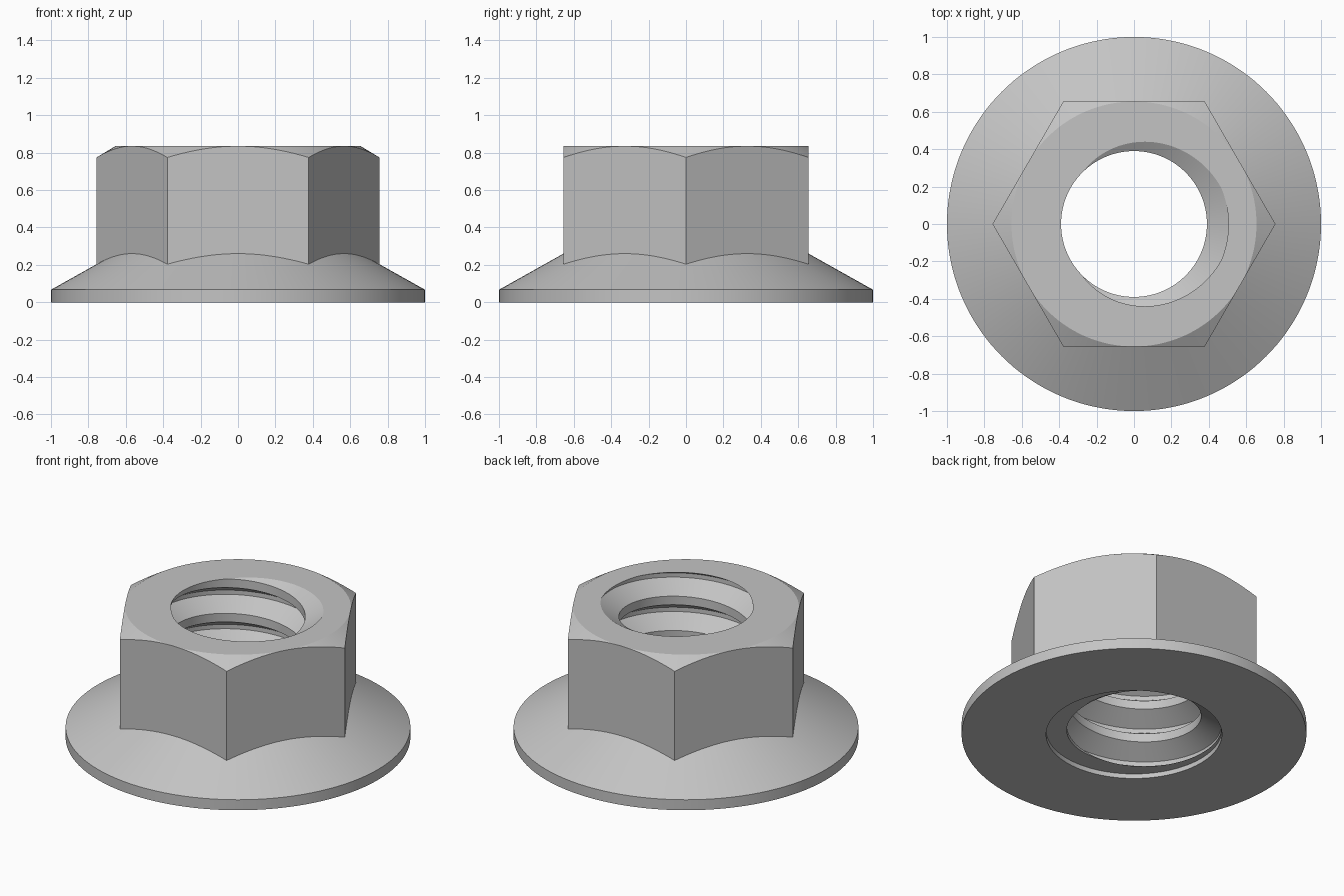
import bpy, bmesh, math

cube = bpy.data.objects.get("Cube")
if cube:
    bpy.data.objects.remove(cube, do_unlink=True)

SIDES = 144                      # columns around the axis, lines up with hexagon corners
FLAT, TOP = 0.655, 0.835         # hexagon apothem, nut height
RIM = 0.067                      # flange edge thickness
MINOR, MAJOR, PITCH = 0.39, 0.505, 0.22
RECESS = 0.03                    # depth of the plain entry at the bottom of the bore

steel = bpy.data.materials.new("plain steel grey")
steel.use_nodes = True
grey = (0.55, 0.55, 0.55, 1)
steel.diffuse_color = grey
steel.node_tree.nodes["Principled BSDF"].inputs["Base Color"].default_value = grey


def hexagon(t):
    """Radius of the hexagon at angle t, corners on the x axis."""
    return FLAT / math.cos(t % (math.pi / 3) - math.pi / 6)


def cone(r):
    """Height of the sloping flange at radius r."""
    return RIM + 0.56 * (1 - r)


def thread(t, z):
    """Radius of the right-hand thread at angle t and height z."""
    u = (z - TOP) / PITCH - t / math.tau
    u = abs(u - round(u))
    f = min(max((u - 1 / 16) / (5 / 16), 0), 1)
    return MAJOR + (MINOR - MAJOR) * f


def spin(name, rings):
    """Skin rings, each a function of angle giving (radius, height)."""
    bm = bmesh.new()
    grid = []
    for ring in rings:
        row = []
        for i in range(SIDES + 1):
            t = math.tau * i / SIDES
            r, z = ring(t)
            row.append(bm.verts.new((r * math.cos(t), r * math.sin(t), z)))
        grid.append(row)
    for a, b in zip(grid, grid[1:]):
        for i in range(SIDES):
            bm.faces.new((a[i], a[i + 1], b[i + 1], b[i]))
    bmesh.ops.remove_doubles(bm, verts=bm.verts, dist=0.00005)
    mesh = bpy.data.meshes.new(name)
    bm.to_mesh(mesh)
    bm.free()
    mesh.materials.append(steel)
    ob = bpy.data.objects.new(name, mesh)
    bpy.context.collection.objects.link(ob)
    bpy.ops.object.select_all(action='DESELECT')
    ob.select_set(True)
    bpy.context.view_layer.objects.active = ob
    bpy.ops.object.shade_smooth_by_angle(angle=math.radians(25))
    return ob


# Flange: bore entry, flat underside, thin rim and sloping top
spin("flange", [
    lambda t: (thread(t, RECESS), RECESS),
    lambda t: (MAJOR + 0.005, RECESS),
    lambda t: (MAJOR + 0.005, 0),
    lambda t: (1, 0),
    lambda t: (1, RIM),
    lambda t: (hexagon(t), cone(hexagon(t))),
])

# Hexagon body: wrench flats, conical corner chamfer and flat top
spin("hexagon_body", [
    lambda t: (hexagon(t), cone(hexagon(t))),
    lambda t: (hexagon(t), TOP - 0.6 * (hexagon(t) - FLAT)),
    lambda t: (FLAT, TOP),
    lambda t: (thread(t, TOP), TOP),
])


def helix(level):
    """Helical line at a level counted in pitches, trimmed to the bore."""
    def ring(t):
        z = TOP + PITCH * (level + t / math.tau)
        z = min(max(z, RECESS), TOP)
        return thread(t, z), z
    return ring


# Thread: trapezoid groove lines wound down the bore
levels = [k + s for k in range(1, -7, -1) for s in (3 / 8, 1 / 16, -1 / 16, -3 / 8)]
spin("thread", [helix(v) for v in levels])
